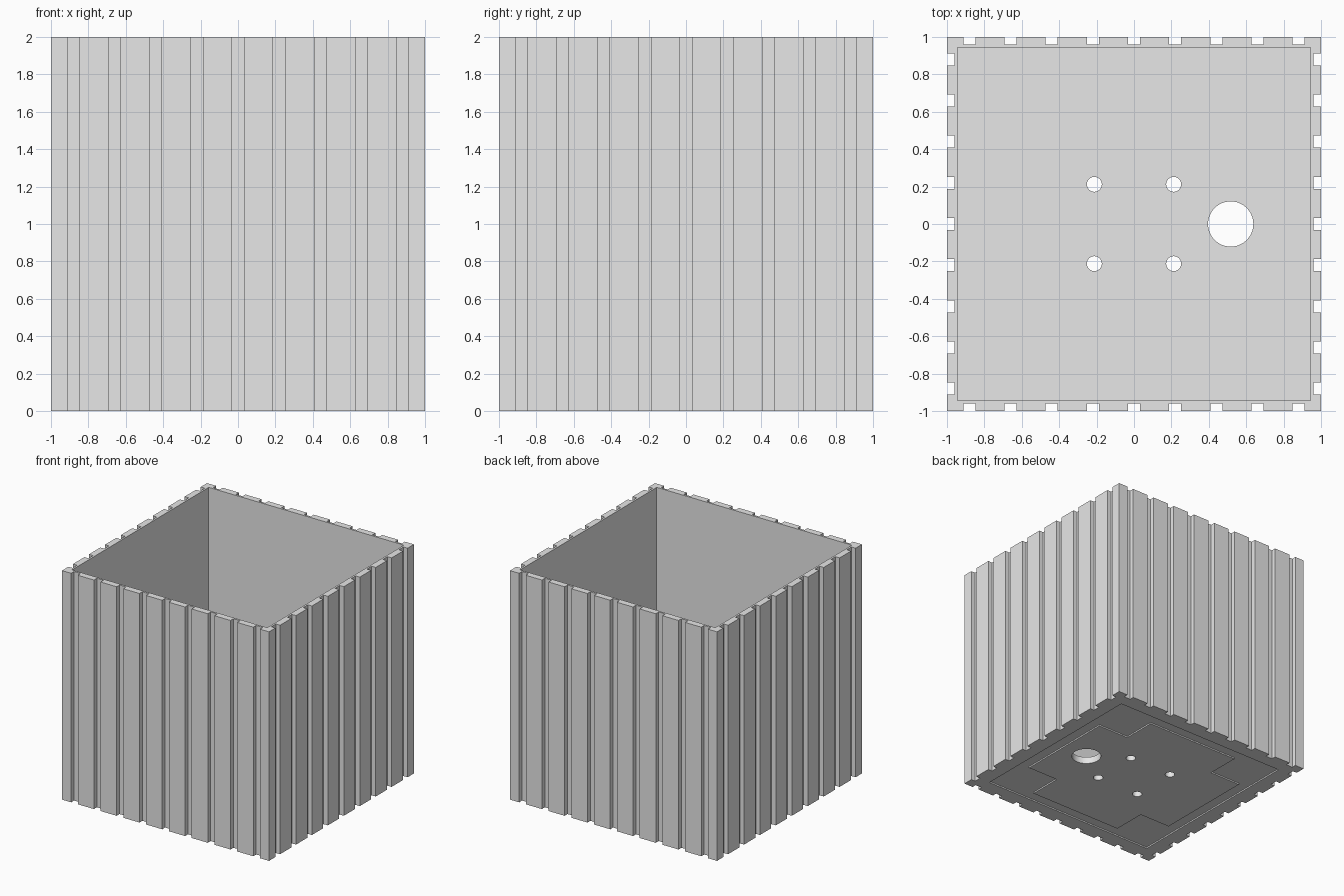
import bpy
import bmesh
from math import pi
from mathutils import Matrix, Vector

if "Cube" in bpy.data.objects:
    bpy.data.objects.remove(bpy.data.objects["Cube"], do_unlink=True)

PITCH, HALF_GROOVE, GROOVE_DEPTH = 0.22, 0.032, 0.04
INNER, FLOOR = 0.943, 0.06
RECESS_DEPTH = 0.012

grey = bpy.data.materials.new("light_grey")
grey.use_nodes = True
grey.diffuse_color = (0.8, 0.8, 0.8, 1)
grey.node_tree.nodes["Principled BSDF"].inputs["Base Color"].default_value = (0.8, 0.8, 0.8, 1)


def extruded(name, outlines, bottom, top):
    """Prism object made by raising flat outlines from bottom to top."""
    bm = bmesh.new()
    for outline in outlines:
        bm.faces.new([bm.verts.new((x, y, bottom)) for x, y in outline])
    bmesh.ops.remove_doubles(bm, verts=bm.verts, dist=0.0001)
    raised = bmesh.ops.extrude_face_region(bm, geom=bm.faces[:], use_keep_orig=True)
    moved = [v for v in raised["geom"] if isinstance(v, bmesh.types.BMVert)]
    bmesh.ops.translate(bm, verts=moved, vec=(0, 0, top - bottom))
    bmesh.ops.recalc_face_normals(bm, faces=bm.faces)
    mesh = bpy.data.meshes.new(name)
    bm.to_mesh(mesh)
    bm.free()
    obj = bpy.data.objects.new(name, mesh)
    bpy.context.collection.objects.link(obj)
    mesh.materials.append(grey)
    return obj


def rectangle(x0, x1, y0, y1):
    return [(x0, y0), (x1, y0), (x1, y1), (x0, y1)]


def circle(cx, cy, radius, sides):
    return [(cx + p.x, cy + p.y) for p in
            (Matrix.Rotation(2 * pi * i / sides, 2) @ Vector((radius, 0)) for i in range(sides))]


def cut(target, cutter):
    """Subtract the cutter from the target and discard it."""
    cutter.hide_render = True
    mod = target.modifiers.new("cut", "BOOLEAN")
    mod.operation, mod.solver, mod.object = "DIFFERENCE", "EXACT", cutter
    bpy.context.view_layer.objects.active = target
    bpy.ops.object.modifier_apply(modifier=mod.name)
    bpy.data.objects.remove(cutter, do_unlink=True)


# Grooved outer block: one side's outline turned round four times
side = [Vector((-1, -1))]
for i in range(-4, 5):
    c = i * PITCH
    for x, y in ((c - HALF_GROOVE, -1), (c - HALF_GROOVE, -1 + GROOVE_DEPTH),
                 (c + HALF_GROOVE, -1 + GROOVE_DEPTH), (c + HALF_GROOVE, -1)):
        side.append(Vector((x, y)))
outline = [Matrix.Rotation(k * pi / 2, 2) @ p for k in range(4) for p in side]
box = extruded("grooved_open_box", [outline], 0, 2)

# Open cavity
cut(box, extruded("cavity_cutter", [rectangle(-INNER, INNER, -INNER, INNER)], FLOOR, 2.2))

# Shallow recess under the floor, leaving a raised cross
steps = [-0.853, -0.757, -0.455, 0.455, 0.757, 0.853]
cells = []
for i in range(5):
    for j in range(5):
        in_cross = 1 <= i <= 3 and 1 <= j <= 3 and (i == 2 or j == 2)
        if not in_cross:
            cells.append(rectangle(steps[i], steps[i + 1], steps[j], steps[j + 1]))
cut(box, extruded("recess_cutter", cells, -0.1, RECESS_DEPTH))

# Drain hole and four screw holes
cut(box, extruded("drain_cutter", [circle(0.517, 0, 0.121, 48)], -0.2, 0.3))
for x in (-0.212, 0.212):
    for y in (-0.212, 0.212):
        cut(box, extruded("screw_cutter", [circle(x, y, 0.04, 32)], -0.2, 0.3))

# Smooth hole walls, sharp box edges
bpy.ops.object.select_all(action="DESELECT")
box.select_set(True)
bpy.context.view_layer.objects.active = box
bpy.ops.object.shade_smooth_by_angle()
